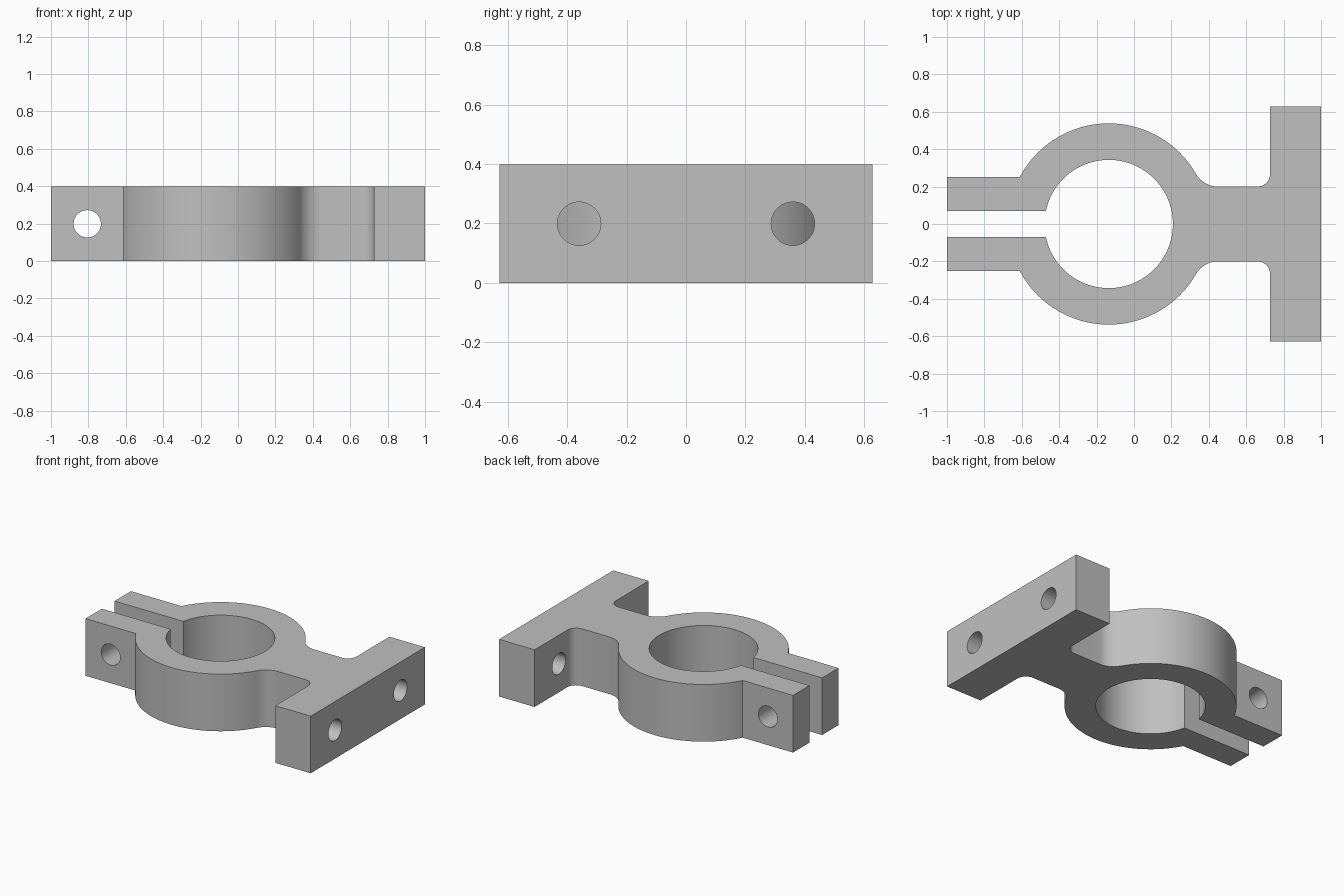
import bpy
import bmesh
from math import sin, cos, asin, atan2, sqrt, pi
from mathutils import Matrix

default = bpy.data.objects.get("Cube")
if default:
    bpy.data.objects.remove(default, do_unlink=True)

HEIGHT = 0.398
RING_X, RING_OUT, RING_IN = -0.135, 0.538, 0.343    # clamp ring
EAR_OUT, EAR_IN = 0.25, 0.07                        # split ears
NECK = 0.2                                          # neck half width
FLANGE_X, FLANGE_Y = 0.727, 0.628                   # mounting flange
RING_FILLET, FLANGE_FILLET = 0.137, 0.067
HOLE = 0.073

grey = bpy.data.materials.new("plain grey")
grey.use_nodes = True
colour = (0.53, 0.53, 0.53, 1)
grey.diffuse_color = colour
grey.node_tree.nodes["Principled BSDF"].inputs["Base Color"].default_value = colour


def arc(cx, cy, r, start, end, steps):
    angles = [start + (end - start) * i / steps for i in range(steps + 1)]
    return [(cx + r * cos(a), cy + r * sin(a)) for a in angles]


# Outer half profile: ear, ring, filleted neck, flange
fillet_y = NECK + RING_FILLET
fillet_x = RING_X + sqrt((RING_OUT + RING_FILLET) ** 2 - fillet_y ** 2)
tangent = atan2(fillet_y, fillet_x - RING_X)
half = [(-1, EAR_IN), (-1, EAR_OUT)]
half += arc(RING_X, 0, RING_OUT, pi - asin(EAR_OUT / RING_OUT), tangent, 48)
half += arc(fillet_x, fillet_y, RING_FILLET, tangent + pi, 1.5 * pi, 12)[1:]
half += arc(FLANGE_X - FLANGE_FILLET, NECK + FLANGE_FILLET, FLANGE_FILLET,
            -pi / 2, 0, 10)
half += [(FLANGE_X, FLANGE_Y), (1, FLANGE_Y)]

# Mirror the half and close it along the bore
gap = pi - asin(EAR_IN / RING_IN)
outline = half + [(x, -y) for x, y in reversed(half)]
outline += arc(RING_X, 0, RING_IN, -gap, gap, 96)

# Extrude the profile into the clamp body
bm = bmesh.new()
face = bm.faces.new([bm.verts.new((x, y, 0)) for x, y in outline])
top = bmesh.ops.extrude_face_region(bm, geom=[face])["geom"]
bmesh.ops.translate(bm, vec=(0, 0, HEIGHT),
                    verts=[v for v in top if isinstance(v, bmesh.types.BMVert)])
bmesh.ops.recalc_face_normals(bm, faces=bm.faces)
mesh = bpy.data.meshes.new("clamp_body")
bm.to_mesh(mesh)
bm.free()
mesh.materials.append(grey)
body = bpy.data.objects.new("clamp_body", mesh)
bpy.context.collection.objects.link(body)
bpy.context.view_layer.objects.active = body
body.select_set(True)


def drill(name, location, axis, length):
    """Cut a round hole through the body along the given axis."""
    bm = bmesh.new()
    turn = Matrix.Rotation(pi / 2, 4, "Y" if axis == "X" else "X")
    bmesh.ops.create_cone(bm, cap_ends=True, segments=48, radius1=HOLE,
                          radius2=HOLE, depth=length,
                          matrix=Matrix.Translation(location) @ turn)
    data = bpy.data.meshes.new(name)
    bm.to_mesh(data)
    bm.free()
    data.materials.append(grey)
    cutter = bpy.data.objects.new(name, data)
    cutter.hide_render = True
    bpy.context.collection.objects.link(cutter)
    cut = body.modifiers.new(name, "BOOLEAN")
    cut.operation = "DIFFERENCE"
    cut.solver = "EXACT"
    cut.object = cutter
    bpy.ops.object.modifier_apply(modifier=cut.name)
    bpy.data.objects.remove(cutter, do_unlink=True)


# Clamp bolt hole through both ears, two screw holes in the flange
drill("bolt_hole", (-0.806, 0, HEIGHT / 2), "Y", 0.8)
for side, y in (("left", 0.36), ("right", -0.36)):
    drill(side + "_screw_hole", (0.87, y, HEIGHT / 2), "X", 0.4)

bpy.ops.object.shade_smooth_by_angle(angle=pi / 6)
